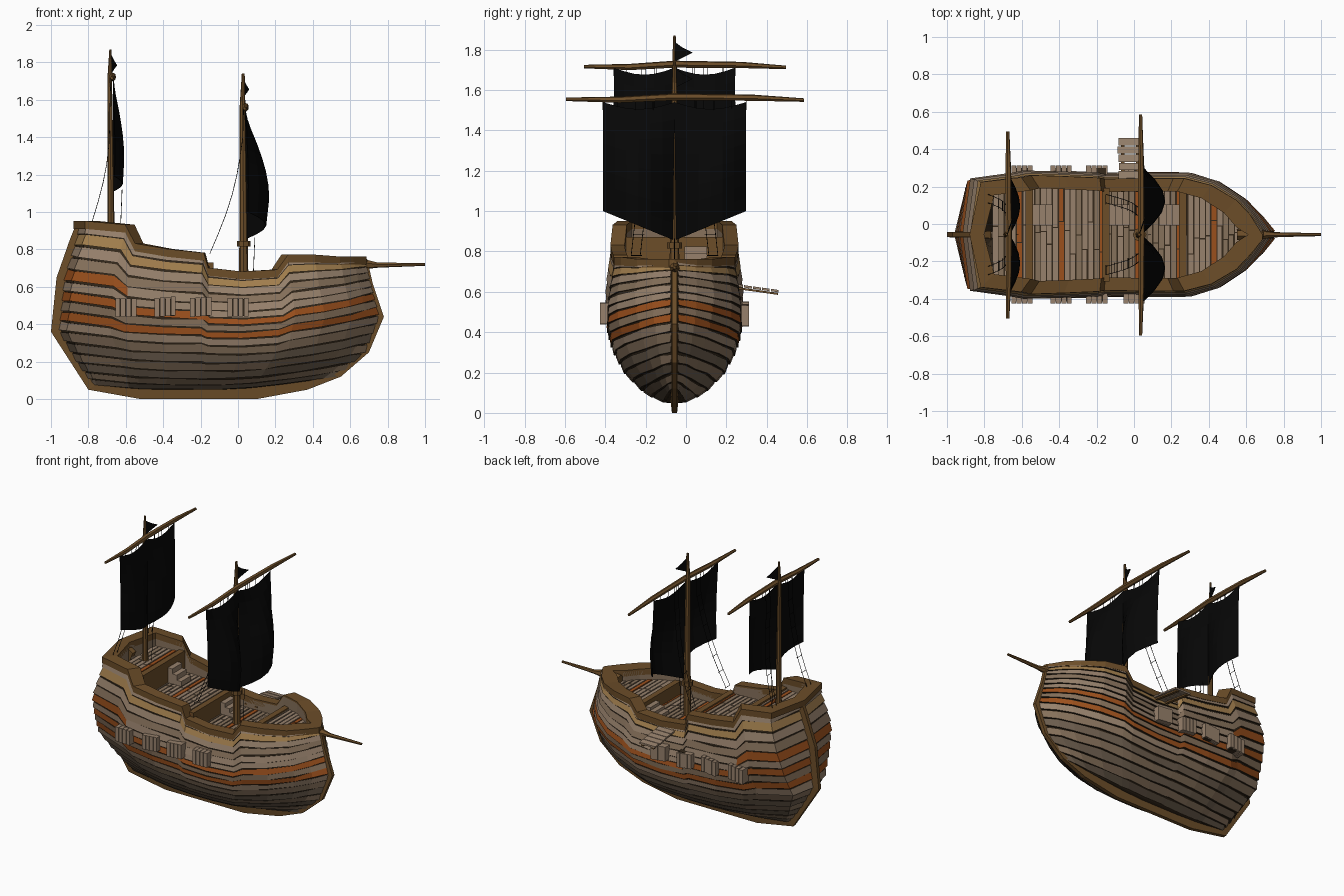
import bpy, bmesh, math, random
from mathutils import Vector

if "Cube" in bpy.data.objects:
    bpy.data.objects.remove(bpy.data.objects["Cube"])
random.seed(4)
CY = -0.057  # ship centre line


def mat(name, r, g, b):
    m = bpy.data.materials.new(name)
    m.diffuse_color = (r, g, b, 1)
    m.use_nodes = True
    m.node_tree.nodes["Principled BSDF"].inputs["Base Color"].default_value = m.diffuse_color
    return m


WOOD = mat("brown_wood", .15, .075, .022)
DARK = mat("dark_wood", .035, .022, .011)
PALE = mat("pale_plank", .31, .22, .15)
TAN = mat("tan_plank", .24, .165, .105)
GREY = mat("grey_plank", .15, .11, .075)
GOLD = mat("gold_plank", .36, .21, .075)
ORANGE = mat("orange_plank", .33, .08, .012)
BLACK = mat("black_cloth", .002, .002, .002)
MATS = [WOOD, DARK, PALE, TAN, GREY, GOLD, ORANGE, BLACK]


def build(name, verts, faces, mats=WOOD):
    me = bpy.data.meshes.new(name)
    me.from_pydata([tuple(v) for v in verts], [], faces)
    for m in MATS:
        me.materials.append(m)
    for k, p in enumerate(me.polygons):
        p.material_index = MATS.index(mats[k] if isinstance(mats, list) else mats)
    bm = bmesh.new()
    bm.from_mesh(me)
    bmesh.ops.recalc_face_normals(bm, faces=bm.faces)
    bm.to_mesh(me)
    bm.free()
    ob = bpy.data.objects.new(name, me)
    bpy.context.collection.objects.link(ob)
    return ob


class Part:
    """Collects boxes and rods into one object."""
    def __init__(self):
        self.v, self.f, self.m = [], [], []

    def add(self, verts, faces, m):
        n = len(self.v)
        self.v += verts
        self.f += [[n + i for i in f] for f in faces]
        self.m += [m] * len(faces)

    def box(self, x0, x1, y0, y1, z0, z1, m, slope=0):
        vs = [(x, y, z + (slope if y == y1 else 0)) for x in (x0, x1) for y in (y0, y1) for z in (z0, z1)]
        self.add(vs, [(0, 1, 3, 2), (4, 6, 7, 5), (0, 4, 5, 1), (2, 3, 7, 6), (0, 2, 6, 4), (1, 5, 7, 3)], m)

    def rod(self, pts, radii, m, n=6):
        pts = [Vector(p) for p in pts]
        d = (pts[-1] - pts[0]).normalized()
        a = d.orthogonal().normalized()
        b = d.cross(a)
        vs = [p + r * (a * math.cos(k * math.tau / n) + b * math.sin(k * math.tau / n))
              for p, r in zip(pts, radii) for k in range(n)]
        fs = [(i * n + k, i * n + (k + 1) % n, (i + 1) * n + (k + 1) % n, (i + 1) * n + k)
              for i in range(len(pts) - 1) for k in range(n)]
        self.add(vs, fs + [list(range(n)), list(range(len(vs) - n, len(vs)))], m)

    def done(self, name):
        return build(name, self.v, self.f, self.m)


def interp(x, pts):
    if x <= pts[0][0]:
        return pts[0][1]
    for (a, u), (b, v) in zip(pts, pts[1:]):
        if x <= b:
            return u + (v - u) * (x - a) / (b - a)
    return pts[-1][1]


# Hull shape: stations (x at rail, rail height, width factor high, width factor low)
ST = [(-.84, .94, 0, 0), (-.80, .94, .94, .25), (-.60, .92, 1.03, .6), (-.53, .82, 1.07, .72),
      (-.35, .79, 1.05, .9), (-.16, .77, 1.02, 1), (-.13, .69, 1, 1), (.04, .67, 1.01, 1),
      (.22, .68, 1.01, 1), (.28, .76, 1.01, .95), (.42, .76, .88, .75), (.55, .75, .6, .45),
      (.62, .75, .33, .25), (.67, .75, .03, .03)]
N = len(ST)
ZMID = [(0, .05), (.1, .09), (.25, .19), (.4, .30), (.55, .39), (.7, .48), (.85, .59), (1, .685)]
HALF = [(0, .04), (.1, .135), (.25, .235), (.4, .295), (.55, .32), (.7, .318), (.85, .30), (1, .28)]
STEM = [(.05, .37), (.12, .52), (.25, .67), (.44, .745), (.62, .70), (.75, .67)]
STERN = [(.05, -.76), (.2, -.86), (.36, -.95), (.65, -.92), (.87, -.85), (.95, -.84)]


def hull(i, t, side=1, out=0.0):
    x, rail, hi, lo = ST[i]
    s = (x + .84) / 1.51
    rise = (max(0, (s - .55) / .45) ** 2 * .17 + max(0, (.35 - s) / .35) ** 2 * .07) * (.4 + t)
    z = interp(t, ZMID) + (1 - t * t) * rise + t * t * (rail - .685)
    xs, xb = interp(z, STERN), interp(z, STEM)
    w = interp(t, HALF) * (lo + (hi - lo) * min(1, t * 1.3))
    x = xs + s * (xb - xs) + (-out if i < 2 else out if i == N - 1 else 0)
    return Vector((x, CY + side * (w + (out if i else 0)), z))


# Dark inner shell, seen in the seams
rows = 16
core = Part()
for side in (1, -1):
    vs = [hull(i, r / rows, side) for r in range(rows + 1) for i in range(N)]
    core.add(vs, [(r * N + i, r * N + i + 1, (r + 1) * N + i + 1, (r + 1) * N + i)
                  for r in range(rows) for i in range(N - 1)], DARK)
core.add([hull(i, 0, s) for s in (1, -1) for i in range(N)],
         [(i, i + 1, N + i + 1, N + i) for i in range(N - 1)], DARK)
core.done("hull_shell")

# Overlapping coloured planks with uneven edges
colours = [GREY, TAN, GREY, TAN, GREY, TAN, PALE, ORANGE, TAN, ORANGE, PALE, PALE, TAN, PALE, GOLD, PALE]
planks = Part()
for r, c in enumerate(colours):
    for side in (1, -1):
        lows = [(r + random.uniform(.0, .14)) / rows for _ in range(N)]
        tops = [(r + random.uniform(.86, 1.0)) / rows for _ in range(N)]
        for i in range(N - 1):
            m = ORANGE if r == 11 and i < 3 else c
            edge = [(lows, 0), (lows, .012), (tops, .006), (tops, 0)]
            q = [hull(k, tt[k], side, o) for tt, o in edge for k in (i, i + 1)]
            planks.add(q, [(2, 3, 5, 4)], m)
            planks.add(q, [(0, 1, 3, 2), (4, 5, 7, 6)], DARK)
planks.done("hull_planks")

# Rail cap and the inner bulwark wall
ring = [hull(i, 1, 1, .018) for i in range(N)] + [hull(i, 1, -1, .018) for i in range(N - 1, 0, -1)]
ring[N - 1].y = CY
ring[0].x -= .02
M = len(ring)


def inner(p):
    d = p.y - CY
    return Vector((-.1 + (p.x + .1) * .9, CY + math.copysign(max(abs(d) - .07, 0), d), p.z))


loops = []
for p in ring:
    q = inner(p)
    up, dn = Vector((0, 0, .012)), Vector((0, 0, -.03))
    loops += [p + dn, p + up, q + up, q + dn]
build("rail_cap", loops, [(k * 4 + j, k * 4 + (j + 1) % 4, (k + 1) % M * 4 + (j + 1) % 4, (k + 1) % M * 4 + j)
                          for k in range(M) for j in range(4)])
wall = [inner(p) + Vector((0, 0, dz)) for dz in (0, -.17) for p in ring]
build("bulwark_lining", wall, [(k, (k + 1) % M, M + (k + 1) % M, M + k) for k in range(M)], TAN)

# Stem, keel and stern post in one curved timber
KEEL = [(-.86, .95), (-.90, .85), (-.97, .65), (-1, .36), (-.8, .05), (-.52, 0), (.1, 0), (.37, .05), (.55, .12),
        (.7, .25), (.78, .44), (.72, .62), (.69, .75)]
kv = [(-.12 + (x + .12) * k, CY + y, .5 + (z - .5) * k) for x, z in KEEL for k, y in
      ((1, -.013), (1, .013), (.87, .02), (.87, -.02))]
K = len(KEEL)
build("keel", kv, [(4 * i + j, 4 * i + (j + 1) % 4, 4 * i + 4 + (j + 1) % 4, 4 * i + 4 + j)
                   for i in range(K - 1) for j in range(4)] + [(0, 1, 2, 3), tuple(range(4 * K - 4, 4 * K))])

# Decks of cross boards, plus bulkheads and steps at the level changes
WIDTH = [(-.1 + (a[0] + .1) * .92, a[2] * .28 - .035) for a in ST]
for name, x0, x1, z in (("poop_deck", -.79, -.56, .86), ("aft_deck", -.56, -.15, .72),
                        ("waist_deck", -.15, .26, .61), ("fore_deck", .26, .60, .69)):
    deck = Part()
    n = round((x1 - x0) / .032)
    for k in range(n):
        a, b = x0 + (x1 - x0) * k / n, x0 + (x1 - x0) * (k + 1) / n
        w = max(interp((a + b) / 2, WIDTH), .01)
        deck.box(a, b, CY - w, CY + w, z - .03, z - .008, DARK)
        cut = random.uniform(-.5, .5) * w
        c = ORANGE if k % 7 == 5 else random.choice([PALE, PALE, TAN])
        for y0, y1 in ((-w, cut - .003), (cut + .003, w)):
            deck.box(a + .001, b - random.uniform(.003, .009), CY + y0, CY + y1, z - .02, z, c)
    deck.done(name)
heads = Part()
for x, z0, z1 in ((-.56, .68, .872), (-.15, .57, .73), (.26, .57, .70)):
    heads.box(x - .02, x + .02, CY - .25, CY + .25, z0, z1, WOOD)
heads.done("bulkheads")
steps = Part()
for x, z, h, d in ((-.54, .72, .14, 1), (-.13, .61, .11, 1), (.24, .61, .08, -1)):
    for k in range(3):
        xa, xb = sorted((x + d * k * .035, x + d * (k + 1) * .035))
        steps.box(xa, xb, CY + .05, CY + .16, z, z + h * (3 - k) / 4, PALE)
steps.done("deck_steps")

# Gun port lids on both sides
ports = Part()
for side in (1, -1):
    for x in (-.6, -.39, -.2, 0):
        tilt = random.uniform(-.008, .008)
        y = CY + side * .335
        ports.box(x - .05, x + .05, y - .022, y + .022, .445, .535, DARK)
        for k in range(4):
            a = x - .056 + k * .029
            ports.box(a, a + .026, y - .034, y + .034, .44 + tilt * k / 2, .54 + tilt * k / 2, PALE)
ports.done("gun_port_lids")

# Boarding plank on the far side
ramp = Part()
for k in range(6):
    y = .20 + k * .044
    ramp.box(-.09 + random.uniform(0, .01), .04, y, y + .039, .633 - k * .006, .645 - k * .006, PALE, -.006)
for x in (-.07, .01):
    ramp.box(x, x + .02, .17, .455, .625, .635, WOOD, -.04)
ramp.done("boarding_plank")

# Bowsprit
b = Part()
b.rod([(.55, CY, .715), (.66, CY, .722), (.75, CY, .716), (1, CY, .72)], [.03, .03, .014, .008], WOOD)
b.done("bowsprit")


def rig(name, x, foot, top, rad, yard_z, yard, sail_y, sail_z, belly, rail_pt, collar):
    # Mast with collar, yard
    s = Part()
    s.rod([(x, CY, foot), (x, CY, foot + .3), (x - .006, CY, yard_z), (x - .002, CY, top)],
          [rad, rad * .85, rad * .6, rad * .3], WOOD, 8)
    if collar:
        s.rod([(x, CY, collar), (x, CY, collar + .03)], [rad * 1.4] * 2, WOOD, 8)
    s.done(name + "_mast")
    s = Part()
    s.rod([(x + .005, -yard, yard_z - .004), (x + .01, -yard * .55, yard_z - .006), (x + .01, CY, yard_z + .008),
           (x + .008, yard * .55, yard_z + .004), (x + .005, yard - .01, yard_z - .008)],
          [.009, .016, .018, .016, .009], WOOD)
    s.done(name + "_yard")
    # Two-lobed billowing sail
    nu, nv = 12, 8
    vs = []
    for j in range(nv + 1):
        for i in range(nu + 1):
            u, v = i / nu * 2 - 1, j / nv
            lobe = math.sin(math.pi * abs(u))
            zt = sail_z[0] - .035 * lobe
            zb = sail_z[1] + (sail_z[2] - sail_z[1]) * abs(u)
            bul = interp(v, [(0, 0), (.2, .4), (.45, .8), (.7, 1), (1, .85)])
            vs.append((x + .012 + belly * bul * (lobe * .9 + .1 * abs(u)), CY + u * sail_y, zt + (zb - zt) * v))
    W = nu + 1
    sail = build(name + "_sail", vs, [(j * W + i, j * W + i + 1, (j + 1) * W + i + 1, (j + 1) * W + i)
                                      for j in range(nv) for i in range(nu)], BLACK)
    sail.modifiers.new("thickness", "SOLIDIFY").thickness = .004
    # Pennant
    f = build(name + "_flag", [(x, CY, top - .03), (x + .015, CY + .04, top - .06), (x + .03, CY + .09, top - .085),
                               (x + .012, CY + .04, top - .11), (x, CY, top - .13)],
              [(0, 1, 3, 4), (1, 2, 3)], BLACK)
    f.modifiers.new("thickness", "SOLIDIFY").thickness = .004
    # Rope ladders and sail ties
    r = Part()
    for side in (1, -1):
        lines = []
        for off in (0, .045):
            a = Vector((x - .005, CY + side * (.1 + off), yard_z - .16))
            e = Vector((rail_pt[0], CY + side * (.17 + off), rail_pt[1]))
            r.rod([(x, CY + side * (.1 + off), yard_z), a], [.002] * 2, BLACK, 3)
            pts = [a.lerp(e, k / 6) + Vector((.03, 0, 0)) * math.sin(math.pi * k / 6) for k in range(7)]
            lines.append(pts)
            r.rod(pts, [.002] * 7, BLACK, 3)
        for p, q in zip(*lines):
            r.rod([p - (q - p) * .2, q], [.002] * 2, BLACK, 3)
        for u in (.3, .55, .8, 1):
            y = CY + side * u * sail_y
            r.rod([(x + .01, y, yard_z), (x + .014, y, sail_z[0] - .04)], [.002] * 2, BLACK, 3)
    r.rod([(x + .06, CY, sail_z[1] + .01), (x + .05, CY, foot + .03)], [.002] * 2, BLACK, 3)
    r.done(name + "_rigging")


rig("main", .03, .60, 1.74, .026, 1.558, .595, .355, (1.54, .855, 1.0), .135, (-.15, .78), .815)
rig("mizzen", -.68, .84, 1.87, .02, 1.72, .505, .30, (1.71, 1.11, 1.19), .06, (-.78, .95), 0)
